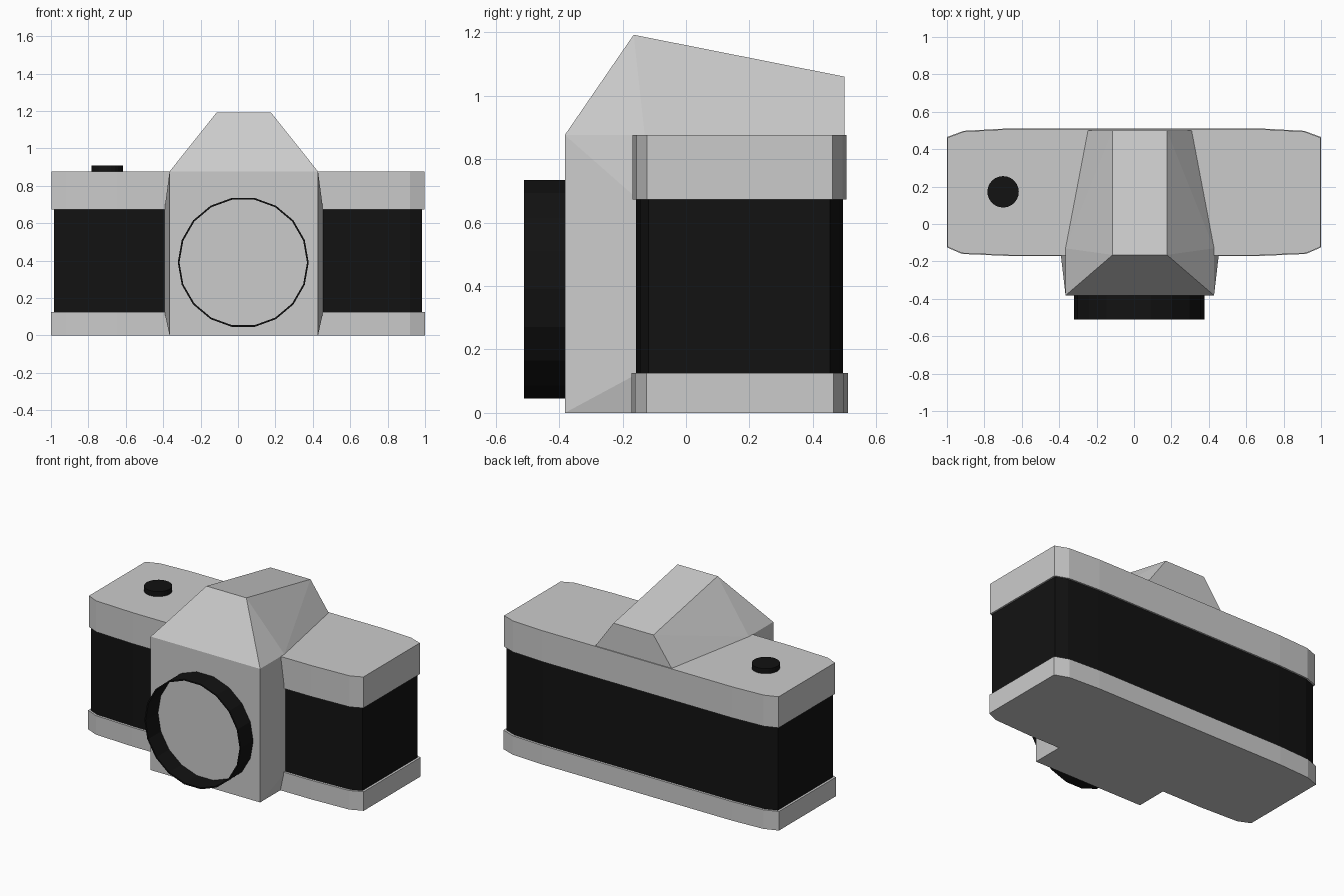
import bpy, bmesh, math

if "Cube" in bpy.data.objects:
    bpy.data.objects.remove(bpy.data.objects["Cube"])

black = bpy.data.materials.new("black_leather")
black.diffuse_color = (0.006, 0.006, 0.006, 1)
black.use_nodes = True
black.node_tree.nodes["Principled BSDF"].inputs["Base Color"].default_value = black.diffuse_color


def finish(name, bm, mat=None):
    bmesh.ops.recalc_face_normals(bm, faces=bm.faces[:])
    mesh = bpy.data.meshes.new(name)
    bm.to_mesh(mesh)
    bm.free()
    obj = bpy.data.objects.new(name, mesh)
    bpy.context.collection.objects.link(obj)
    if mat:
        mesh.materials.append(mat)
    return obj


def slab(name, outline, z0, z1, mat=None):
    """Extrude a plan outline from z0 to z1."""
    bm = bmesh.new()
    face = bm.faces.new([bm.verts.new((x, y, z0)) for x, y in outline])
    top = bmesh.ops.extrude_face_region(bm, geom=[face])["geom"]
    for v in top:
        if isinstance(v, bmesh.types.BMVert):
            v.co.z = z1
    return finish(name, bm, mat)


def hull(name, half):
    """Convex solid from points (half-width, y, z) mirrored about the lens axis."""
    bm = bmesh.new()
    for w, y, z in half:
        for s in (-1, 1):
            bm.verts.new((AXIS + s * w, y, z))
    bmesh.ops.convex_hull(bm, input=bm.verts[:])
    bmesh.ops.dissolve_limit(bm, angle_limit=0.01, verts=bm.verts[:], edges=bm.edges[:])
    return finish(name, bm)


def body_outline(inset):
    """Long body plan with softly clipped corners."""
    i = inset
    right = [(0.65, -0.172 + i), (0.92, -0.16 + i), (1 - i, -0.125 + i * 0.5),
             (1 - i, 0.465 - i * 0.7), (0.91, 0.498 - i), (0.69, 0.51 - i)]
    return right + [(-x, y) for x, y in reversed(right)]


AXIS = 0.031

# Body: metal base and top plates around a slightly inset black band
slab("base_plate", body_outline(0), 0, 0.125)
slab("body_band", body_outline(0.015), 0.125, 0.672, black)
slab("top_plate", body_outline(0.004), 0.672, 0.876)

# Lens mount block, flaring where it meets the black band
hull("mount_block", [(0.397, -0.382, 0), (0.397, -0.382, 0.876),
                     (0.397, -0.15, 0), (0.397, -0.15, 0.876),
                     (0.424, -0.15, 0.125), (0.424, -0.15, 0.672)])

# Viewfinder prism housing
hull("viewfinder_hump", [(0.397, -0.382, 0.876), (0.397, -0.13, 0.876),
                         (0.277, 0.5, 0.876), (0.145, -0.165, 1.192),
                         (0.145, 0.5, 1.06)])

# Lens ring: thin open 18-sided tube
bm = bmesh.new()
rings = []
for r, y in ((0.35, -0.38), (0.35, -0.511), (0.341, -0.511), (0.341, -0.38)):
    rings.append([bm.verts.new((AXIS - 0.003 + r * math.cos(math.radians(20 * k)), y,
                                0.39 + r * math.sin(math.radians(20 * k))))
                  for k in range(18)])
for a, b in zip(rings, rings[1:]):
    for k in range(18):
        n = (k + 1) % 18
        bm.faces.new((a[k], a[n], b[n], b[k]))
finish("lens_ring", bm, black)

# Shutter button
circle = [(-0.7 + 0.084 * math.cos(math.tau * k / 24),
           0.172 + 0.084 * math.sin(math.tau * k / 24)) for k in range(24)]
slab("shutter_button", circle, 0.87, 0.909, black)
